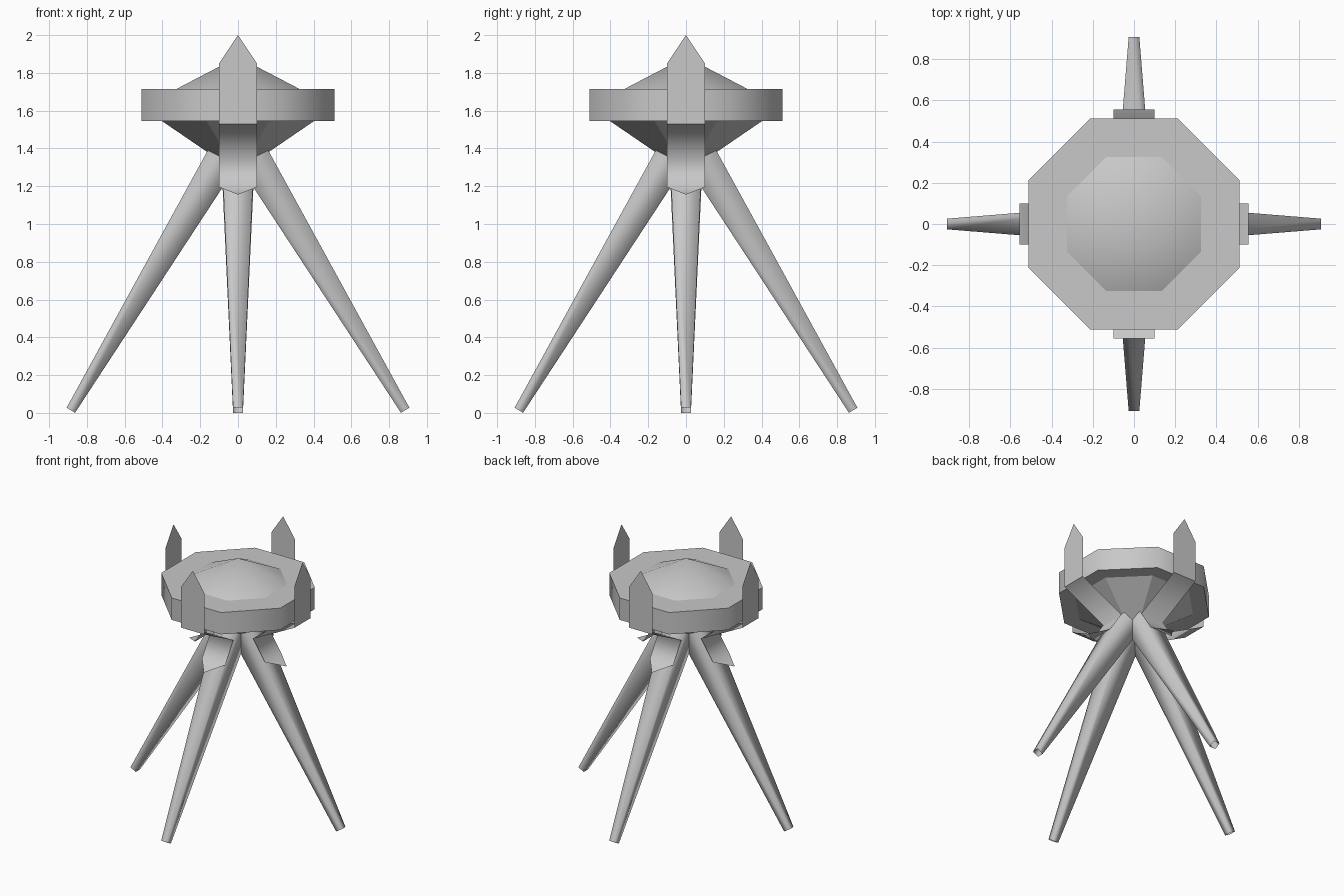
import bpy, bmesh, math
from mathutils import Vector, Matrix

cube = bpy.data.objects.get("Cube")
if cube:
    bpy.data.objects.remove(cube, do_unlink=True)

grey = bpy.data.materials.new("plain_grey")
grey.use_nodes = True
colour = (0.58, 0.58, 0.58, 1)
grey.diffuse_color = colour
grey.node_tree.nodes["Principled BSDF"].inputs["Base Color"].default_value = colour


def finish(bm, name, smooth_angle=None):
    mesh = bpy.data.meshes.new(name)
    bm.to_mesh(mesh)
    bm.free()
    obj = bpy.data.objects.new(name, mesh)
    bpy.context.collection.objects.link(obj)
    mesh.materials.append(grey)
    if smooth_angle:
        bpy.ops.object.select_all(action='DESELECT')
        obj.select_set(True)
        bpy.context.view_layer.objects.active = obj
        bpy.ops.object.shade_smooth_by_angle(angle=math.radians(smooth_angle))
    return obj


def octagon(name, z0, z1, a0, a1, smooth_angle=None):
    """Eight-sided frustum; a0 and a1 are centre-to-flat distances."""
    bm = bmesh.new()
    k = 1 / math.cos(math.pi / 8)
    bmesh.ops.create_cone(bm, cap_ends=True, segments=8, radius1=a0 * k, radius2=a1 * k,
                          depth=z1 - z0,
                          matrix=Matrix.Translation((0, 0, (z0 + z1) / 2))
                          @ Matrix.Rotation(math.pi / 8, 4, 'Z'))
    bmesh.ops.remove_doubles(bm, verts=bm.verts, dist=1e-4)
    return finish(bm, name, smooth_angle)


# Body: octagonal rim, shallow dome, faceted underside
octagon("rim", 1.545, 1.715, 0.512, 0.512, 50)
octagon("dome", 1.71, 1.885, 0.335, 0, 50)
octagon("underside", 1.27, 1.55, 0, 0.41)


def leg(name, turn):
    """Open square tube, tapered towards the foot, softly shaded."""
    foot, top = Vector((0, -0.885, 0.014)), Vector((0, -0.08, 1.355))
    axis = top - foot
    k = math.sqrt(2)
    bm = bmesh.new()
    bmesh.ops.create_cone(bm, cap_ends=False, segments=4, radius1=0.026 * k,
                          radius2=0.087 * k, depth=axis.length,
                          matrix=turn @ Matrix.Translation((foot + top) / 2)
                          @ axis.to_track_quat('Z', 'Y').to_matrix().to_4x4()
                          @ Matrix.Rotation(math.pi / 4, 4, 'Z'))
    return finish(bm, name, 100)


def bracket(name, turn):
    """Thin sheet: upright pointed blade, strap running inward, pointed flap."""
    w = 0.1
    bm = bmesh.new()
    rows = []
    for r, z in ((0.555, 1.85), (0.555, 1.53), (0.2, 1.35), (0.3, 1.195)):
        rows.append([bm.verts.new(turn @ Vector((x, -r, z))) for x in (-w, w)])
    tip = bm.verts.new(turn @ Vector((0, -0.555, 2)))
    toe = bm.verts.new(turn @ Vector((0, -0.42, 1.155)))
    (a, b), (c, d), (e, f), (g, h) = rows
    bm.faces.new((c, d, b, tip, a))
    for face in ((e, f, d, c), (g, h, f, e), (toe, h, g)):
        bm.faces.new(face).smooth = True
    bm.edges.get((c, d)).smooth = False
    return finish(bm, name)


# Four legs and four brackets around the body
for i, side in enumerate(("front", "left", "back", "right")):
    turn = Matrix.Rotation(i * math.pi / 2, 4, 'Z')
    leg(side + "_leg", turn)
    bracket(side + "_bracket", turn)
